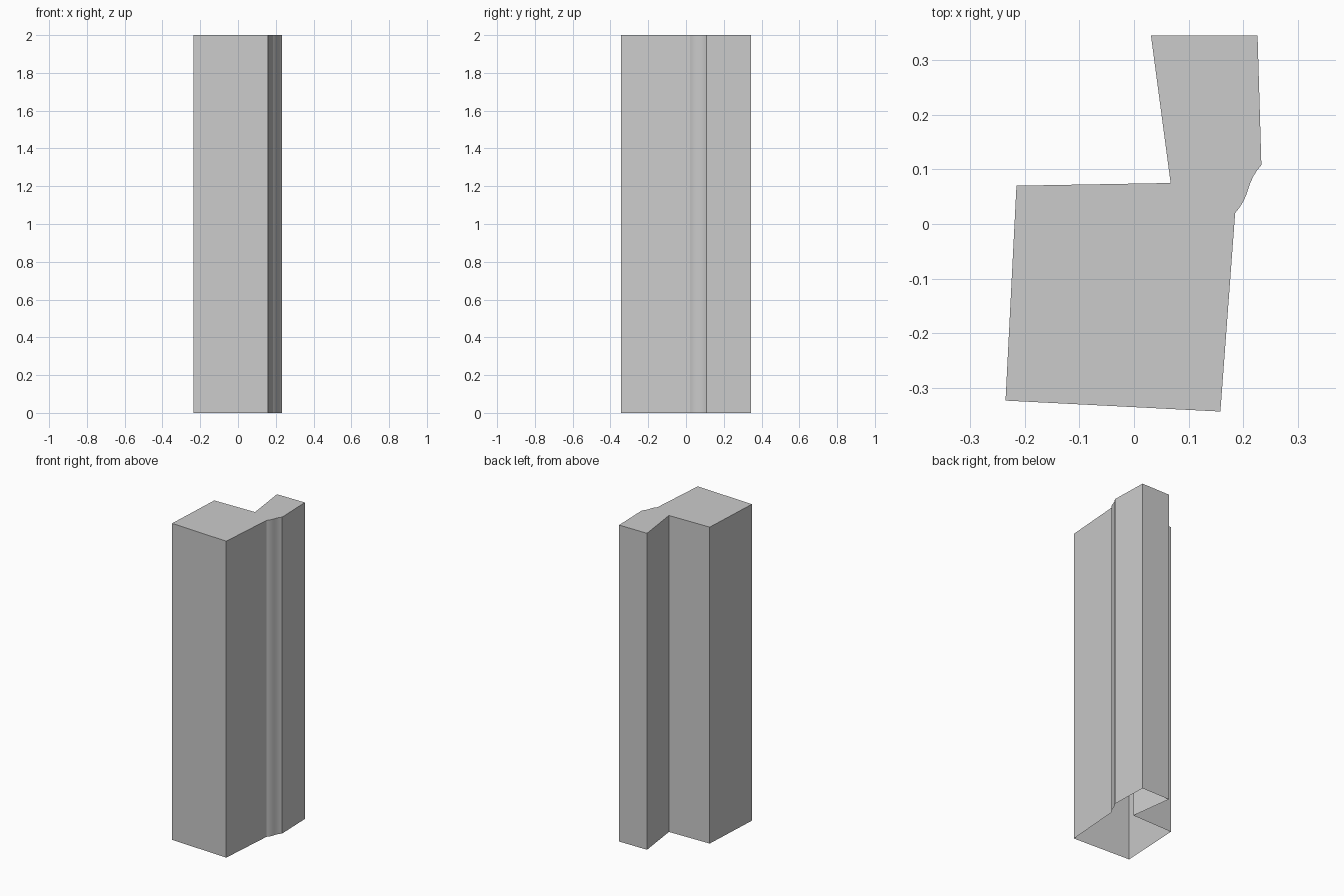
import bpy, bmesh, math
from mathutils import Vector

cube = bpy.data.objects.get("Cube")
if cube:
    bpy.data.objects.remove(cube, do_unlink=True)

HEIGHT = 2.0

# Single plain grey
grey = bpy.data.materials.new("plain grey")
grey.use_nodes = True
colour = (0.6, 0.6, 0.6, 1)
grey.diffuse_color = colour
grey.node_tree.nodes["Principled BSDF"].inputs["Base Color"].default_value = colour


def moulding(start, end, steps=8, depth=0.003):
    """Very shallow S-curve joining the wide body to the narrow arm."""
    a, b = Vector(start), Vector(end)
    side = Vector(((b - a).y, -(b - a).x)).normalized()
    return [a.lerp(b, i / steps) + side * depth * math.sin(math.tau * i / steps)
            for i in range(steps + 1)]


# Counter-clockwise plan: body front, moulding, arm, inner corner, body back
plan = [(-0.235, -0.323), (0.158, -0.343)]
plan += [tuple(p) for p in moulding((0.185, 0.02), (0.233, 0.108))]
plan += [(0.226, 0.345), (0.031, 0.345), (0.067, 0.075), (-0.215, 0.07)]

# Upright walls with a closed top and an open underside
bm = bmesh.new()
low = [bm.verts.new((x, y, 0)) for x, y in plan]
high = [bm.verts.new((x, y, HEIGHT)) for x, y in plan]
for i in range(len(plan)):
    j = (i + 1) % len(plan)
    bm.faces.new((low[i], low[j], high[j], high[i]))
bm.faces.new(high)

mesh = bpy.data.meshes.new("corner_post")
bm.to_mesh(mesh)
bm.free()
mesh.materials.append(grey)
post = bpy.data.objects.new("corner_post", mesh)
bpy.context.collection.objects.link(post)

# Smooth moulding, crisp corners
bpy.ops.object.select_all(action='DESELECT')
post.select_set(True)
bpy.context.view_layer.objects.active = post
bpy.ops.object.shade_smooth_by_angle(angle=math.radians(12))
